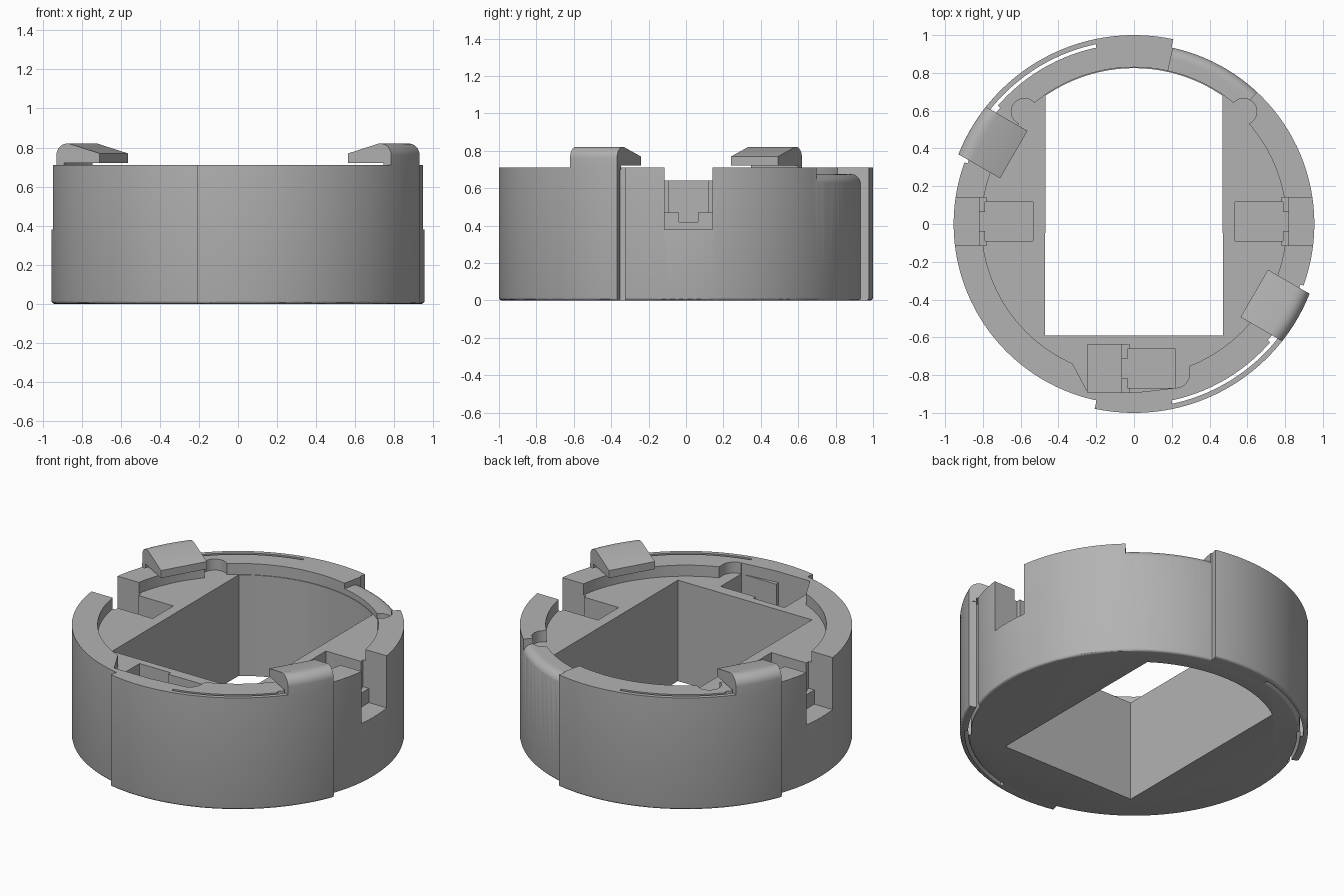
import bpy, bmesh
from math import sin, cos, radians, sqrt

cube = bpy.data.objects.get("Cube")
if cube:
    bpy.data.objects.remove(cube, do_unlink=True)

TOP, FLOOR, R_BODY, R_ARM = 0.71, 0.64, 0.955, 1.0
ABOVE = 0.9

grey = bpy.data.materials.new("plain grey")
grey.use_nodes = True
grey.diffuse_color = (0.45, 0.45, 0.45, 1)
grey.node_tree.nodes["Principled BSDF"].inputs["Base Color"].default_value = (0.45, 0.45, 0.45, 1)


def loft(name, rings, bevel_radius=None):
    """Solid through a list of equal point rings, capped at both ends."""
    bm = bmesh.new()
    rows = [[bm.verts.new(p) for p in ring] for ring in rings]
    n = len(rows[0])
    for a, b in zip(rows, rows[1:]):
        for i in range(n):
            bm.faces.new((a[i], a[(i + 1) % n], b[(i + 1) % n], b[i]))
    bm.faces.new(rows[0])
    bm.faces.new(rows[-1])
    bmesh.ops.recalc_face_normals(bm, faces=bm.faces)
    if bevel_radius:  # round the bottom outer edge
        edges = [e for e in bm.edges if all(
            v.co.z < 0.001 and v.co.xy.length > bevel_radius - 0.001 for v in e.verts)]
        bmesh.ops.bevel(bm, geom=edges, offset=0.015, segments=3, profile=0.5, affect='EDGES')
    mesh = bpy.data.meshes.new(name)
    bm.to_mesh(mesh)
    bm.free()
    mesh.materials.append(grey)
    ob = bpy.data.objects.new(name, mesh)
    bpy.context.scene.collection.objects.link(ob)
    return ob


def prism(name, outline, z0, z1, bevel_radius=None):
    return loft(name, [[(x, y, z) for x, y in outline] for z in (z0, z1)], bevel_radius)


def arc(r, a0, a1, n=32, cx=0, cy=0):
    angles = [radians(a0 + (a1 - a0) * i / n) for i in range(n + 1)]
    return [(cx + r * cos(a), cy + r * sin(a)) for a in angles]


def circle(r, n=128, cx=0, cy=0):
    return arc(r, 0, 360, n, cx, cy)[:-1]


def sweep(name, profile, a0, a1, n=24):
    """Turn an (r, z) profile about the z axis between two angles."""
    return loft(name, [[(r * x, r * y, z) for r, z in profile] for x, y in arc(1, a0, a1, n)])


def box(name, x0, x1, y0, y1, z0):
    return prism(name, [(x0, y0), (x1, y0), (x1, y1), (x0, y1)], z0, ABOVE)


def cut(target, cutter):
    cutter.hide_render = True
    mod = target.modifiers.new("cut", 'BOOLEAN')
    mod.operation, mod.solver, mod.object = 'DIFFERENCE', 'EXACT', cutter
    bpy.context.view_layer.objects.active = target
    bpy.ops.object.modifier_apply(modifier=mod.name)
    bpy.data.objects.remove(cutter, do_unlink=True)


def smooth(ob):
    bpy.ops.object.select_all(action='DESELECT')
    ob.select_set(True)
    bpy.context.view_layer.objects.active = ob
    bpy.ops.object.shade_smooth_by_angle(angle=radians(30))


# Round housing
body = prism("housing", circle(R_BODY), 0, TOP, R_BODY)

# Through opening with a curved back
hole = [(-0.47, -0.59), (0.47, -0.59)] + arc(0.825, 55.3, 124.7)
cut(body, prism("opening_cutter", hole, -0.1, ABOVE))

# Sunken floor inside the rim, with its side reliefs
cut(body, prism("floor_cutter", circle(0.807), FLOOR, ABOVE))
cut(body, sweep("back_relief_cutter", [(0.6, FLOOR), (0.83, FLOOR), (0.83, ABOVE), (0.6, ABOVE)], 50, 130))
for s in (-1, 1):
    cut(body, prism("screw_relief_cutter", circle(0.07, 32, s * 0.58, 0.595), FLOOR, ABOVE))
front = [(-0.3, -0.6), (-0.33, -0.73), (-0.245, -0.89), (0, -0.893), (0.2, -0.87)]
front += arc(0.08, -70, 10, 8, 0.215, -0.79) + [(0.3, -0.6)]
cut(body, prism("front_relief_cutter", front, FLOOR, ABOVE))


def connector(outer, sign, y, length):
    """Stepped socket: deep slot, notched low wall, shallower pocket."""
    def part(a, b, half, z):
        x0, x1 = sorted((outer + sign * a, outer + sign * b))
        cut(body, box("socket_cutter", x0, x1, y - half, y + half, z))
    part(0, length, 0.128, 0.38)
    part(length - 0.01, length + 0.04, 0.128, 0.47)
    part(length - 0.01, length + 0.04, 0.05, 0.42)
    part(length + 0.03, length + 0.285, 0.104, 0.42)


connector(1.1, -1, 0.013, 0.28)
connector(-1.1, 1, 0.013, 0.28)
connector(-0.245, 1, -0.765, 0.18)

# Lowered, rounded length of rim at the back
dip = [(0.78, 0.675)] + arc(0.055, 90, 0, 8, 0.901, 0.62)
dip += [(1.1, 0.62), (1.1, ABOVE), (0.78, ABOVE)]
cut(body, sweep("rim_dip_cutter", dip, 47, 77.5))

# Flexible arms with hooks, on opposite sides
hook_profile = [(R_ARM, 0.7)] + arc(0.06, 0, 90, 8, 0.94, 0.76)
hook_profile += [(0.915, 0.82), (0.735, 0.77), (0.735, 0.722), (0.955, 0.722), (0.955, 0.7)]


def hook_point(r, z, t, mid):
    d = sqrt(r * r - t * t) if r > 0.93 else r
    c, s = cos(mid), sin(mid)
    return (d * c - t * s, d * s + t * c, z)


for name, turn in (("front", 0), ("back", 180)):
    recess = [(0.938, -0.1), (1.1, -0.1), (1.1, ABOVE), (0.938, ABOVE)]
    cut(body, sweep("arm_recess_cutter", recess, turn - 41, turn - 20))
    outline = arc(R_ARM, turn - 102, turn - 21.6, 40)
    outline += arc(0.955, turn - 21.6, turn - 38.4, 8)
    outline += arc(0.973, turn - 38.4, turn - 78, 20)
    outline += arc(0.94, turn - 78, turn - 102, 12)
    smooth(prism(name + "_arm", outline, 0, TOP, R_ARM))
    steps = [0.145 * (i / 5 - 1) for i in range(11)]
    mid = radians(turn - 30)
    smooth(loft(name + "_hook", [[hook_point(r, z, t, mid) for r, z in hook_profile] for t in steps]))

smooth(body)
